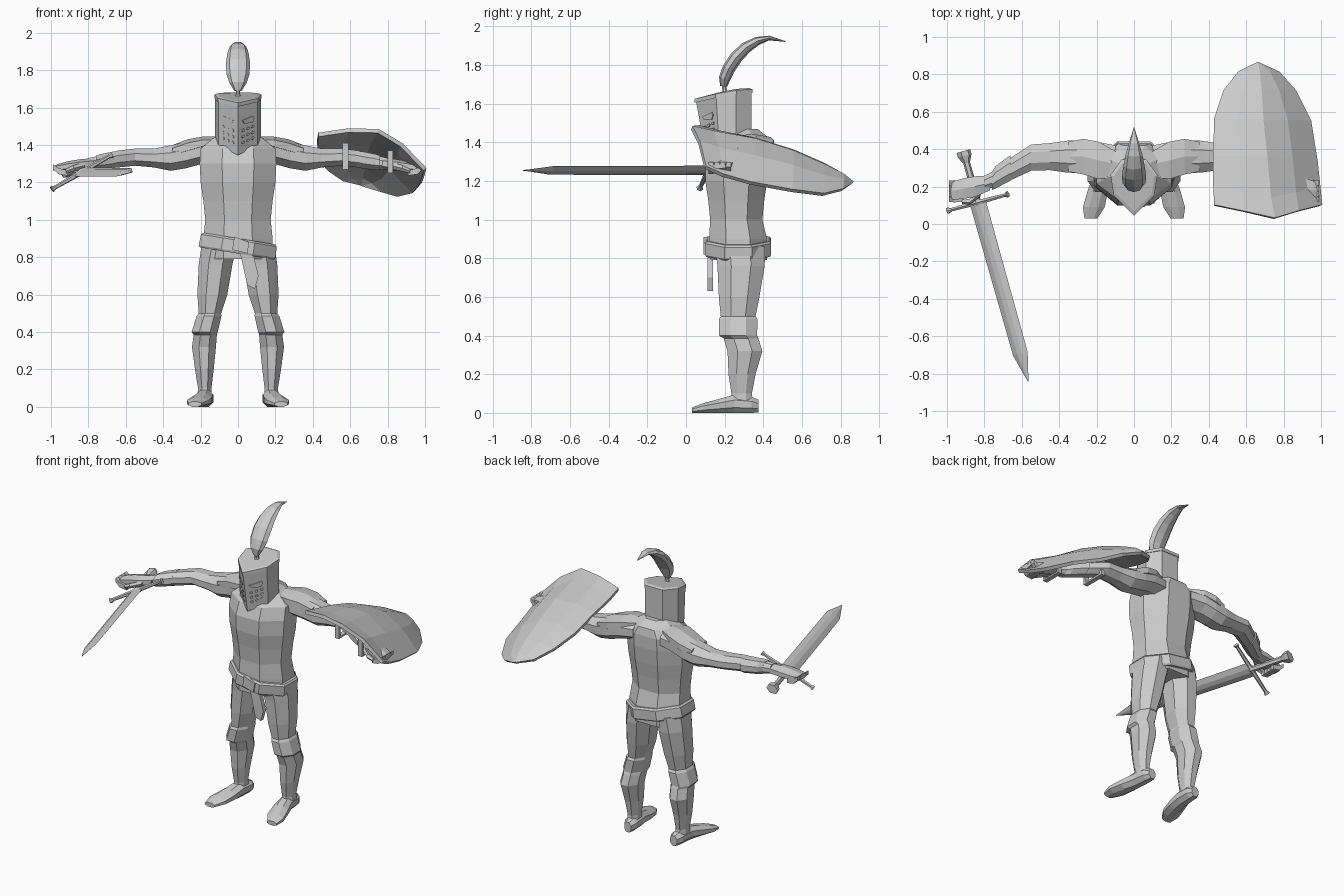
import bpy, bmesh, math
from mathutils import Vector, Matrix

if "Cube" in bpy.data.objects:
    bpy.data.objects.remove(bpy.data.objects["Cube"], do_unlink=True)

GREY = (0.6, 0.6, 0.6, 1)
steel = bpy.data.materials.new("plain_grey")
steel.use_nodes = True
steel.diffuse_color = GREY
steel.node_tree.nodes["Principled BSDF"].inputs["Base Color"].default_value = GREY


def finish(name, bm):
    bmesh.ops.recalc_face_normals(bm, faces=bm.faces)
    mesh = bpy.data.meshes.new(name)
    bm.to_mesh(mesh)
    bm.free()
    mesh.materials.append(steel)
    obj = bpy.data.objects.new(name, mesh)
    bpy.context.collection.objects.link(obj)
    return obj


def skin(name, rings, matrix=Matrix(), caps=True):
    """Join rings of points into a closed tube."""
    bm = bmesh.new()
    loops = [[bm.verts.new(matrix @ Vector(p)) for p in ring] for ring in rings]
    n = len(loops[0])
    for low, high in zip(loops, loops[1:]):
        for i in range(n):
            j = (i + 1) % n
            bm.faces.new((low[i], low[j], high[j], high[i]))
    if caps:
        bm.faces.new(loops[0])
        bm.faces.new(loops[-1])
    return finish(name, bm)


def loft(name, rings, axis="z", sides=8, mirror=1, matrix=Matrix()):
    """Rings are x, y, z and two half sizes across the axis."""
    u, v = {"z": (0, 1), "x": (1, 2), "y": (0, 2)}[axis]
    grow = 1 / math.cos(math.pi / sides)
    loops = []
    for x, y, z, a, b in rings:
        loop = []
        for k in range(sides):
            t = (k + 0.5) * math.tau / sides
            p = [x, y, z]
            p[u] += a * grow * math.cos(t)
            p[v] += b * grow * math.sin(t)
            p[0] *= mirror
            loop.append(p)
        loops.append(loop)
    return skin(name, loops, matrix)


def plate(name, outline, depth):
    """Thin slab made from an outline pushed along a vector."""
    return skin(name, [outline, [Vector(p) + Vector(depth) for p in outline]])


# Torso with a short tunic hem and collar
loft("torso", [(0, .27, .79, .185, .15), (0, .27, .9, .185, .15),
               (0, .26, 1, .175, .135), (0, .26, 1.1, .185, .145),
               (0, .26, 1.2, .2, .16), (0, .265, 1.3, .205, .165),
               (0, .28, 1.38, .2, .15), (0, .3, 1.43, .14, .12),
               (0, .29, 1.47, .08, .08)])
loft("neck", [(0, .26, 1.42, .07, .07), (0, .24, 1.52, .07, .07)])

# Slanted belt with a hanging tongue
slant = Matrix.Translation((0, .27, .86)) @ Matrix.Rotation(.16, 4, "Y")
loft("belt", [(0, 0, -.04, .2, .165), (0, 0, -.03, .208, .17),
              (0, 0, .03, .205, .17), (0, 0, .04, .195, .16)], matrix=slant)
plate("belt_tongue", [(0, .11, .87), (.07, .11, .86), (.11, .11, .7),
                      (.09, .11, .63), (.05, .11, .65)], (0, .03, 0))
plate("belt_buckle", [(-.03, .09, .84), (.05, .09, .82), (.06, .09, .88),
                      (-.02, .09, .91)], (0, .02, 0))

for side, s in (("left", 1), ("right", -1)):
    # Leg with knee guard
    loft(side + "_leg", [(.1, .28, .86, .095, .13), (.12, .285, .76, .09, .122),
                         (.137, .275, .6, .08, .105), (.15, .27, .5, .06, .09),
                         (.155, .27, .485, .066, .1), (.178, .27, .4, .07, .098),
                         (.175, .285, .385, .062, .09), (.182, .305, .32, .064, .09),
                         (.18, .29, .2, .05, .07), (.178, .288, .1, .036, .053),
                         (.178, .288, .04, .04, .06)], mirror=s)
    # Foot pointing slightly outward
    loft(side + "_foot", [(.17, .375, .035, .025, .033), (.172, .34, .042, .042, .042),
                          (.178, .25, .047, .045, .047), (.195, .17, .036, .055, .036),
                          (.215, .09, .025, .058, .025), (.23, .03, .014, .035, .014)],
         "y", mirror=s)
    # Arm from shoulder to wrist
    loft(side + "_arm", [(.1, .33, 1.37, .09, .06), (.2, .345, 1.365, .095, .068),
                         (.28, .36, 1.345, .088, .07), (.36, .36, 1.33, .085, .068),
                         (.45, .36, 1.33, .072, .05), (.55, .355, 1.335, .07, .046),
                         (.64, .305, 1.325, .062, .045), (.75, .24, 1.305, .045, .036),
                         (.8, .22, 1.3, .036, .03)], "x", mirror=s)
    # Shoulder guard
    loft(side + "_shoulder_guard", [(.1, .32, 1.41, .07, .03), (.19, .34, 1.41, .1, .03),
                                    (.27, .36, 1.39, .095, .035),
                                    (.35, .36, 1.365, .08, .03)], "x", sides=6, mirror=s)
    # Flared cuff, palm and fingers
    loft(side + "_cuff", [(.66, .3, 1.32, .068, .046), (.74, .25, 1.308, .06, .042),
                          (.76, .23, 1.304, .048, .038)], "x", mirror=s)
    loft(side + "_hand", [(.77, .22, 1.3, .04, .026), (.85, .2, 1.293, .055, .026),
                          (.91, .19, 1.285, .055, .024), (.96, .18, 1.28, .05, .016),
                          (.99, .17, 1.275, .035, .01)], "x", sides=6, mirror=s)
    for k in range(4):
        y = .13 + .03 * k
        loft(side + "_finger", [(.99, y, 1.285, .013, .013), (.96, y, 1.26, .014, .016),
                                (.91, y, 1.25, .012, .014)], "x", sides=4, mirror=s)
    loft(side + "_thumb", [(.82, .17, 1.29, .018, .016), (.88, .12, 1.275, .014, .014),
                           (.92, .12, 1.26, .01, .01)], "x", sides=5, mirror=s)

# Helmet: faceted prism with a keel at the front
half = [(.105, .155, 1.65, 1.4), (.122, .26, 1.67, 1.44), (.065, .34, 1.675, 1.46)]
keel = (0, .05, 1.625, 1.345)
outline = [keel] + half + [(-x, y, t, b) for x, y, t, b in reversed(half)]


def helmet_point(x, y, t, b, top):
    lean = 0 if top else .05 * max(0, 1 - (y - .05) / .15)
    return Vector((x, y + lean, t if top else b))


rings = [[helmet_point(*p, top) for p in outline] for top in (False, True)]
skin("helmet", rings)
rim = [[Vector((p.x * f, .21 + (p.y - .21) * f, p.z + dz)) for p in rings[1]]
       for f, dz in ((1.03, -.02), (1.03, 0), (.9, .006))]
skin("helmet_rim", rim)

# Eye slits and breathing holes as thin plates on the two front panels
for s, corner in ((1, 1), (-1, len(outline) - 1)):
    low, high = rings
    across = high[corner] - high[0]
    normal = across.cross(low[0] - high[0]).normalized() * .006
    if normal.y > 0:
        normal = -normal

    def on_panel(u, v):
        return low[0].lerp(low[corner], u).lerp(high[0].lerp(high[corner], u), v)

    plate("eye_slit", [on_panel(u, v) for u, v in
                       ((.2, .64), (.3, .57), (.7, .52), (.8, .6), (.74, .66))], normal)
    for row in range(3):
        for col in range(3):
            u, v = .25 + .24 * col, .2 + .12 * row
            ring = [on_panel(u + .07 * math.cos(k * math.tau / 6),
                             v + .03 * math.sin(k * math.tau / 6)) for k in range(6)]
            plate("breathing_hole", ring, normal)

# Plume and its stalk
loft("plume_stalk", [(0, .2, 1.65, .02, .02), (0, .2, 1.67, .012, .012),
                     (0, .195, 1.71, .012, .012)])
spine = [(.195, 1.69, .02, .018), (.2, 1.73, .045, .03), (.22, 1.78, .062, .033),
         (.26, 1.84, .064, .033), (.31, 1.89, .057, .03), (.37, 1.925, .045, .022),
         (.43, 1.94, .028, .012), (.515, 1.922, .002, .002)]
plume = []
for i, (y, z, wide, thick) in enumerate(spine):
    before, after = spine[max(i - 1, 0)], spine[min(i + 1, len(spine) - 1)]
    along = Vector((0, after[0] - before[0], after[1] - before[1])).normalized()
    out = Vector((0, -along.z, along.y)) * thick
    plume.append([Vector((wide * math.cos(k * math.tau / 8), y, z))
                  + out * math.sin(k * math.tau / 8) for k in range(8)])
skin("plume", plume)

# Shield: left edge, crest and right edge of each row, bulged between
rows = [((.43, .1, 1.455), (.75, .03, 1.475), (1, .1, 1.27)),
        ((.425, .2, 1.425), (.73, .14, 1.45), (.99, .19, 1.23)),
        ((.425, .36, 1.39), (.71, .36, 1.41), (.975, .33, 1.19)),
        ((.43, .56, 1.33), (.69, .55, 1.35), (.94, .55, 1.15)),
        ((.48, .71, 1.27), (.68, .71, 1.28), (.86, .71, 1.13)),
        ((.56, .81, 1.215), (.67, .81, 1.23), (.77, .81, 1.155)),
        ((.655, .855, 1.19), (.66, .86, 1.19), (.665, .855, 1.185))]
bm = bmesh.new()
grid = []
for left, crest, right in rows:
    left, crest, right = Vector(left), Vector(crest), Vector(right)
    bulge = Vector((0, .01, .09)) * (right - left).length / 2
    line = [left, left.lerp(crest, .5) + bulge * .5, crest,
            crest.lerp(right, .5) + bulge, right]
    grid.append([bm.verts.new(p) for p in line])
for a, b in zip(grid, grid[1:]):
    for i in range(4):
        bm.faces.new((a[i], a[i + 1], b[i + 1], b[i]))
shield = finish("shield", bm)
solid = shield.modifiers.new("thickness", "SOLIDIFY")
solid.thickness = .022
solid.offset = 0


# Shield straps around the forearm and the grip
def strap(name, x, y, z, wide, tall, drop):
    outer = [(-wide, tall), (-wide, -drop), (wide, -drop), (wide, tall)]
    inner = [(a * .8, b if b > 0 else b * .8) for a, b in outer]
    shape = outer + inner[::-1]
    plate(name, [(x, y + a, z + b) for a, b in shape], (.03, 0, 0))


strap("forearm_strap", .56, .31, 1.33, .085, .08, .06)
strap("hand_grip", .8, .2, 1.3, .07, .07, .05)

# Sword in its own frame: blade along local y, guard along local x
guard_axis = Vector((.33, .09, .19)).normalized()
blade_axis = Vector((.27, -.96, 0)).normalized()
flat_axis = guard_axis.cross(blade_axis).normalized()
sword = Matrix((guard_axis, blade_axis, flat_axis)).transposed().to_4x4()
sword.translation = (-.835, .115, 1.255)
# Blade sections: half width, length position, half thickness
blade = [[(w, y, 0), (.3 * w, y, t), (-.3 * w, y, t), (-w, y, 0),
          (-.3 * w, y, -t), (.3 * w, y, -t)]
         for y, w, t in ((0, .05, .012), (.84, .046, .01), (.995, .002, .002))]
skin("sword_blade", blade, sword)
loft("sword_guard", [(-.19, 0, 0, .016, .016), (-.17, 0, 0, .009, .009),
                     (-.03, 0, 0, .012, .012), (0, 0, 0, .018, .018),
                     (.03, 0, 0, .012, .012), (.17, 0, 0, .009, .009),
                     (.19, 0, 0, .016, .016)], "x", 6, matrix=sword)
loft("sword_grip", [(0, 0, 0, .016, .016), (0, -.22, 0, .016, .016),
                    (0, -.26, 0, .035, .025), (0, -.285, 0, .035, .025)],
     "y", 6, matrix=sword)
